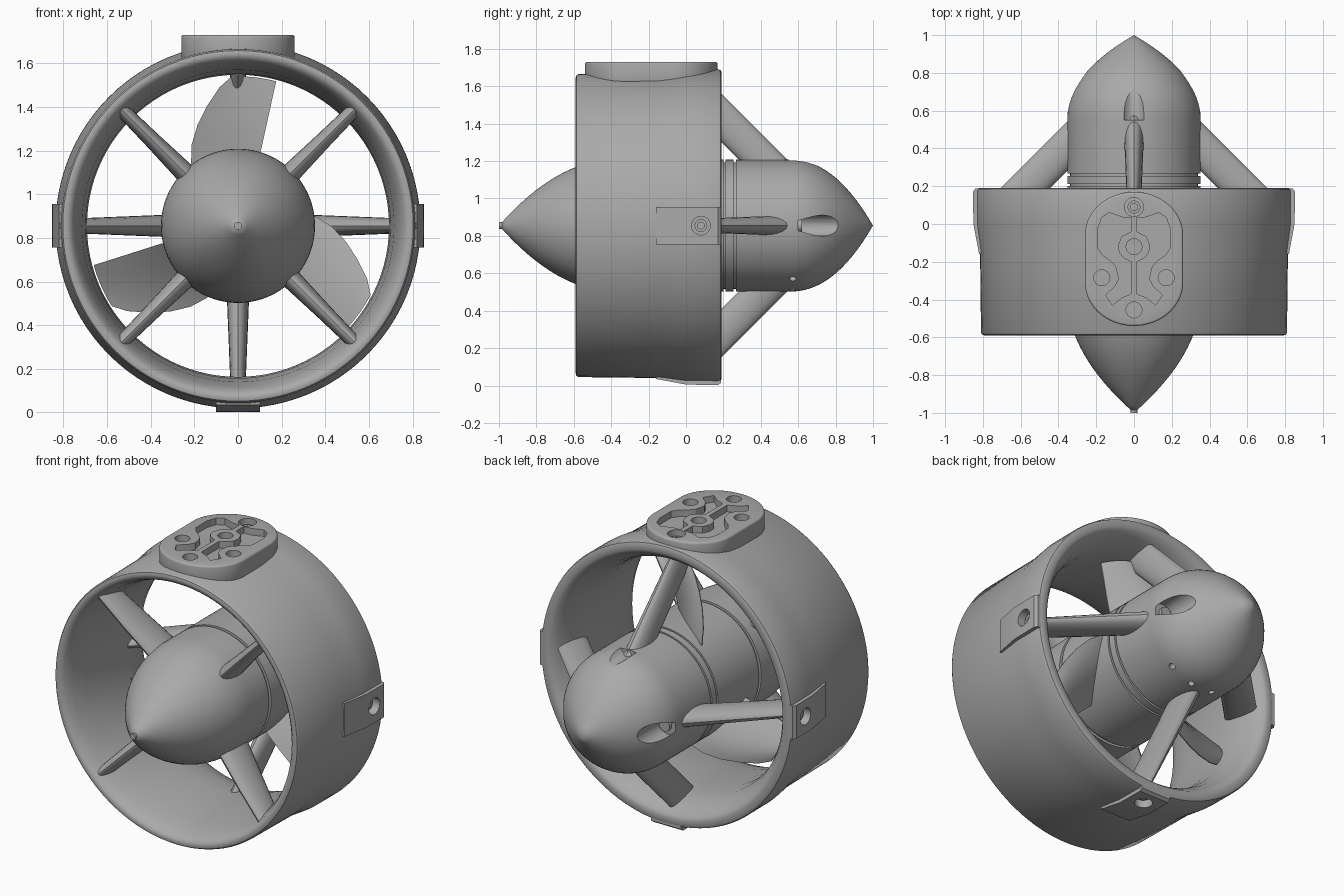
import bpy, bmesh
from math import sin, cos, pi, sqrt, radians
from mathutils import Vector

if "Cube" in bpy.data.objects:
    bpy.data.objects.remove(bpy.data.objects["Cube"])

AXIS_Z = 0.855
HUB_R = 0.353
QUARTERS = [k * pi / 2 for k in range(4)]

grey = bpy.data.materials.new("satin_grey")
grey.use_nodes = True
grey.diffuse_color = (0.4, 0.4, 0.4, 1)
grey.node_tree.nodes["Principled BSDF"].inputs["Base Color"].default_value = (0.4, 0.4, 0.4, 1)


def finish(name, bm, angle=0.0, loc=(0, 0, AXIS_Z)):
    """Turn a bmesh into an object; angle turns it round the shaft from straight up."""
    bmesh.ops.recalc_face_normals(bm, faces=bm.faces)
    mesh = bpy.data.meshes.new(name)
    bm.to_mesh(mesh)
    bm.free()
    mesh.materials.append(grey)
    ob = bpy.data.objects.new(name, mesh)
    ob.location = loc
    ob.rotation_euler = (0, angle, 0)
    bpy.context.collection.objects.link(ob)
    return ob


def lathe(name, profile, closed=False, steps=96):
    """Spin (y, radius) points round the shaft."""
    bm = bmesh.new()
    vs = [bm.verts.new((r, y, 0)) for y, r in profile]
    pairs = list(zip(vs, vs[1:])) + ([(vs[-1], vs[0])] if closed else [])
    es = [bm.edges.new(p) for p in pairs]
    bmesh.ops.spin(bm, geom=vs + es, cent=(0, 0, 0), axis=(0, 1, 0), angle=2 * pi, steps=steps)
    bmesh.ops.remove_doubles(bm, verts=bm.verts, dist=0.0004)
    return finish(name, bm)


def loft(name, sections, angle=0.0, loc=(0, 0, AXIS_Z)):
    """Skin a row of equal-length closed outlines and cap both ends."""
    bm = bmesh.new()
    rings = [[bm.verts.new(p) for p in s] for s in sections]
    n = len(rings[0])
    for a, b in zip(rings, rings[1:]):
        for i in range(n):
            j = (i + 1) % n
            bm.faces.new((a[i], a[j], b[j], b[i]))
    bm.faces.new(rings[0])
    bm.faces.new(rings[-1])
    return finish(name, bm, angle, loc)


def prism(name, outline, z0, z1):
    return loft(name, [[(x, y, z) for x, y in outline] for z in (z0, z1)], loc=(0, 0, 0))


def disc(x, y, r, n=24):
    return [(x + r * cos(2 * pi * i / n), y + r * sin(2 * pi * i / n)) for i in range(n)]


def spoke_peg(name, y, r, z0, z1, angle):
    """Round peg pointing out from the shaft."""
    return loft(name, [[(px, py, z) for px, py in disc(0, y, r)] for z in (z0, z1)], angle)


def shaft_peg(name, z, r, y0, y1, angle):
    """Round peg lying along the shaft direction, offset from it."""
    return loft(name, [[(px, y, pz) for px, pz in disc(0, z, r)] for y in (y0, y1)], angle)


def cut(target, cutter):
    cutter.hide_render = True
    mod = target.modifiers.new("cut", "BOOLEAN")
    mod.operation, mod.solver, mod.object = "DIFFERENCE", "EXACT", cutter
    bpy.context.view_layer.objects.active = target
    bpy.ops.object.modifier_apply(modifier=mod.name)
    bpy.data.objects.remove(cutter)


def bevel(ob, width, segments=3):
    mod = ob.modifiers.new("round", "BEVEL")
    mod.width, mod.segments, mod.limit_method, mod.angle_limit = width, segments, "ANGLE", 0.8
    bpy.context.view_layer.objects.active = ob
    bpy.ops.object.modifier_apply(modifier=mod.name)


# Duct ring
duct = lathe("duct", [
    (-0.59, 0.79), (-0.586, 0.803), (-0.575, 0.81), (-0.15, 0.815), (0, 0.835), (0.172, 0.836),
    (0.185, 0.831), (0.19, 0.82), (0.19, 0.79), (0.183, 0.772), (0.15, 0.747), (0.1, 0.72),
    (0.03, 0.7), (-0.08, 0.692), (-0.25, 0.698), (-0.42, 0.715), (-0.52, 0.737),
    (-0.57, 0.757), (-0.586, 0.773)], closed=True)

# Hub: pointed nose, propeller section, round tail
steps = [i / 16 for i in range(17)]
nose = [(-0.38 - 0.62 * t, HUB_R * (1 - t ** 2)) for t in reversed(steps)]
tail = [(0.55 + 0.45 * t, HUB_R * (1 - t ** 2.2)) for t in steps]


def groove(y, w, d=0.015):
    return [(y, HUB_R), (y, HUB_R - d), (y + w, HUB_R - d), (y + w, HUB_R)]


hub = lathe("hub", nose + groove(-0.21, 0.02) + groove(0.2, 0.012) + groove(0.255, 0.012) + tail)
shaft_peg("nose_pin", 0, 0.018, -1.0, -0.96, 0)

# Tail openings: bolt pockets on the sides, cable port on top, drain slots below
for a in (pi / 2, -pi / 2):
    cut(hub, shaft_peg("bolt_cutter", 0.3, 0.056, 0.6, 1.05, a))
    shaft_peg("tail_bolt", 0.29, 0.035, 0.58, 0.62, a)
cut(hub, shaft_peg("port_cutter", 0.385, 0.065, 0.55, 1.0, 0))
for deg in (-36, -12, 12, 36):
    cut(hub, spoke_peg("drain_cutter", 0.57, 0.018, 0.31, 0.4, pi + radians(deg)))


# Struts
def strut(name, rows, angle):
    """Rows are (radius, front y, back y, half thickness)."""
    secs = []
    for r, y0, y1, th in rows:
        ring = disc(0, 0, 1, 20)
        secs.append([(th * px, (y0 + y1) / 2 + (y1 - y0) / 2 * py, r) for px, py in ring])
    return loft(name, secs, angle)


for a in QUARTERS:
    strut("front_strut", [(0.28, -0.5, -0.24, 0.055), (0.36, -0.51, -0.27, 0.046),
                          (0.55, -0.54, -0.33, 0.038), (0.765, -0.565, -0.4, 0.032)], a + pi / 4)
    strut("rear_strut", [(r, 0.635 - r, 0.895 - r, 0.064 - 0.04 * r) for r in (0.29, 0.45, 0.62, 0.785)], a)

# Propeller blades: rows are radius, two chord ends, pitch slope
BLADE = [(0.32, -0.2, 0.09, 0.75), (0.36, -0.215, 0.105, 0.72), (0.43, -0.212, 0.12, 0.64),
         (0.5, -0.185, 0.135, 0.57), (0.57, -0.14, 0.15, 0.5), (0.64, -0.085, 0.165, 0.45),
         (0.685, -0.03, 0.175, 0.42)]


def blade_section(r, x0, x1, slope, n=10):
    front, back = [], []
    for i in range(n + 1):
        t = i / n
        x = x0 + (x1 - x0) * t
        z = sqrt(r * r - x * x)
        th = 0.003 + 0.012 * sin(pi * t)
        y = -x * slope + 0.02 * sin(pi * t)
        front.append(Vector((x, y - th, z)))
        back.append(Vector((x, y + th, z)))
    return front + back[::-1]


for k in range(3):
    loft("propeller_blade", [blade_section(*row) for row in BLADE], k * 2 * pi / 3)

# Screw tabs on the sides and underneath
TAB = [(-0.16, 0.8), (-0.16, 0.82), (0, 0.85), (0.17, 0.853), (0.188, 0.84), (0.188, 0.8)]
for a in QUARTERS[1:]:
    tab = loft("screw_tab", [[(x, y, z) for y, z in TAB] for x in (-0.1, 0.1)], a)
    for part in (tab, duct):
        cut(part, spoke_peg("tab_cutter", 0.08, 0.05, 0.79, 0.9, a))
    screw = spoke_peg("tab_screw", 0.08, 0.034, 0.78, 0.815, a)
    cut(screw, spoke_peg("socket_cutter", 0.08, 0.018, 0.8, 0.85, a))

# Mounting pad on top
outline = [(0.26 * cos(t), (-0.06 if sin(t) >= 0 else -0.31) + 0.23 * sin(t))
           for t in [2 * pi * (i + 0.5) / 64 for i in range(64)]]
pad = prism("mounting_pad", outline, 1.62, 1.73)
bevel(pad, 0.012)

# Pad pockets, mirrored either side of the centre rib, and round bolt holes
POCKET = [(0.015, 0.035), (0.06, 0.035), (0.13, 0.06), (0.17, 0.035), (0.19, -0.02), (0.19, -0.13),
          (0.165, -0.165), (0.13, -0.19), (0.095, -0.225), (0.08, -0.29), (0.1, -0.33), (0.15, -0.375),
          (0.115, -0.43), (0.065, -0.39), (0.015, -0.37), (0.015, -0.2), (0.055, -0.18),
          (0.08, -0.15), (0.083, -0.11), (0.065, -0.065), (0.015, -0.04)]
for s in (-1, 1):
    cut(pad, prism("pocket_cutter", [(s * x, y) for x, y in POCKET], 1.69, 1.8))
for x, y, r in [(0, -0.12, 0.042), (-0.17, -0.285, 0.042), (0.17, -0.285, 0.042),
                (0, -0.455, 0.042), (0, 0.09, 0.05)]:
    cut(pad, prism("hole_cutter", disc(x, y, r), 1.675, 1.8))
pad_screw = prism("pad_screw", disc(0, 0.09, 0.034), 1.66, 1.7)
cut(pad_screw, prism("socket_cutter", disc(0, 0.09, 0.018), 1.685, 1.8))

# Smooth shading with crisp edges
bpy.ops.object.select_all(action="DESELECT")
for ob in bpy.context.collection.objects:
    if ob.type == "MESH":
        ob.select_set(True)
        bpy.context.view_layer.objects.active = ob
bpy.ops.object.shade_smooth_by_angle(angle=radians(32))
